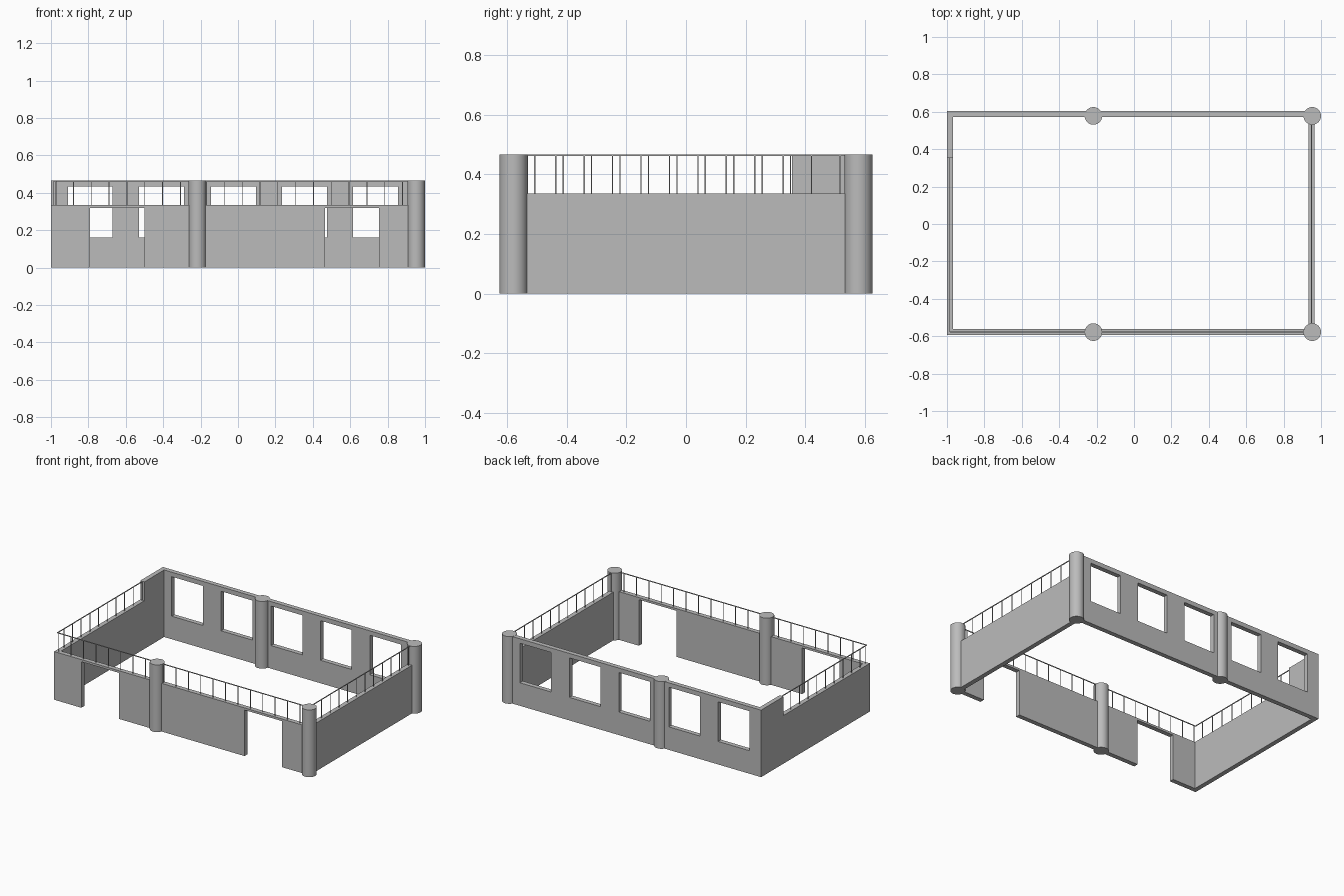
import bpy, bmesh
from mathutils import Vector

cube = bpy.data.objects.get("Cube")
if cube:
    bpy.data.objects.remove(cube, do_unlink=True)

TOP, LOW = 0.466, 0.335      # full height and parapet height
FRONT, BACK = -0.577, 0.587  # wall centre lines
LEFT, RIGHT = -0.985, 0.949
THICK = 0.032
STEP = 0.0953                # railing post spacing

grey = bpy.data.materials.new("concrete grey")
grey.use_nodes = True
colour = (0.5, 0.5, 0.5, 1)
grey.diffuse_color = colour
grey.node_tree.nodes["Principled BSDF"].inputs["Base Color"].default_value = colour


def finish(name, bm):
    mesh = bpy.data.meshes.new(name)
    bmesh.ops.recalc_face_normals(bm, faces=bm.faces[:])
    bm.to_mesh(mesh)
    bm.free()
    mesh.materials.append(grey)
    obj = bpy.data.objects.new(name, mesh)
    bpy.context.collection.objects.link(obj)
    return obj


def wall(name, axis, centre, start, end, height, openings=()):
    """Upright slab along x or y; openings are (start, end, bottom, top)."""
    us = sorted({start, end, *(u for o in openings for u in o[:2])})
    zs = sorted({0, height, *(z for o in openings for z in o[2:])})

    def point(u, z):
        off = centre - THICK / 2
        return (u, off, z) if axis == "x" else (off, u, z)

    bm = bmesh.new()
    for a, b in zip(us, us[1:]):
        for c, d in zip(zs, zs[1:]):
            u, z = (a + b) / 2, (c + d) / 2
            if any(o[0] < u < o[1] and o[2] < z < o[3] for o in openings):
                continue
            bm.faces.new([bm.verts.new(point(*p)) for p in ((a, c), (b, c), (b, d), (a, d))])
    bmesh.ops.remove_doubles(bm, verts=bm.verts[:], dist=0.0001)
    ext = bmesh.ops.extrude_face_region(bm, geom=bm.faces[:], use_keep_orig=True)
    moved = [g for g in ext["geom"] if isinstance(g, bmesh.types.BMVert)]
    shift = Vector((0, THICK, 0)) if axis == "x" else Vector((THICK, 0, 0))
    bmesh.ops.translate(bm, verts=moved, vec=shift)
    return finish(name, bm)


def add_box(bm, lo, hi):
    lo, hi = Vector(lo), Vector(hi)
    verts = bmesh.ops.create_cube(bm, size=1)["verts"]
    bmesh.ops.scale(bm, verts=verts, vec=hi - lo)
    bmesh.ops.translate(bm, verts=verts, vec=(lo + hi) / 2)


def railing(name, axis, centre, start, end, first_post):
    """Thin top rail carried by evenly spaced posts on a parapet."""
    bm = bmesh.new()

    def bar(a, b, bottom, half):
        lo, hi = (a, centre - half), (b, centre + half)
        if axis == "y":
            lo, hi = lo[::-1], hi[::-1]
        add_box(bm, (*lo, bottom), (*hi, TOP))

    bar(start, end, TOP - 0.005, 0.0025)
    u = first_post
    while u < end:
        bar(u - 0.002, u + 0.002, LOW, 0.002)
        u += STEP
    return finish(name, bm)


# Walls with windows and doorways
windows = [(x, x + 0.24, 0.16, 0.435) for x in (-0.91, -0.53, -0.145, 0.235, 0.615)]
doors = [(x, x + 0.29, 0, 0.32) for x in (-0.79, 0.465)]
wall("back_wall", "x", BACK, -1, 0.953, TOP, windows)
wall("front_wall", "x", FRONT, -1, 0.953, LOW, doors)
inner_front, inner_back = FRONT + THICK / 2, BACK - THICK / 2
wall("right_wall", "y", RIGHT, inner_front, inner_back, LOW)
wall("left_wall", "y", LEFT + 0.001, inner_front, inner_back, TOP,
     [(inner_front, 0.355, LOW, TOP)])

# Railings
railing("front_railing_left_part", "x", FRONT, LEFT, -0.217, -0.975)
railing("front_railing_right_part", "x", FRONT, -0.217, 0.953, 0.88 - 11 * STEP)
railing("right_railing", "y", RIGHT, FRONT, 0.578, -0.532)
railing("left_railing", "y", LEFT, FRONT, 0.355, -0.507)

# Round columns
for x, place in ((-0.217, "middle"), (0.953, "corner")):
    for y, side in ((-0.578, "front"), (0.578, "back")):
        bm = bmesh.new()
        bmesh.ops.create_cone(bm, cap_ends=True, segments=40, radius1=0.047,
                              radius2=0.047, depth=TOP + 0.001)
        bmesh.ops.translate(bm, verts=bm.verts[:], vec=(x, y, (TOP + 0.001) / 2))
        column = finish(f"{side}_{place}_column", bm)
        bpy.ops.object.select_all(action="DESELECT")
        column.select_set(True)
        bpy.context.view_layer.objects.active = column
        bpy.ops.object.shade_smooth_by_angle()
